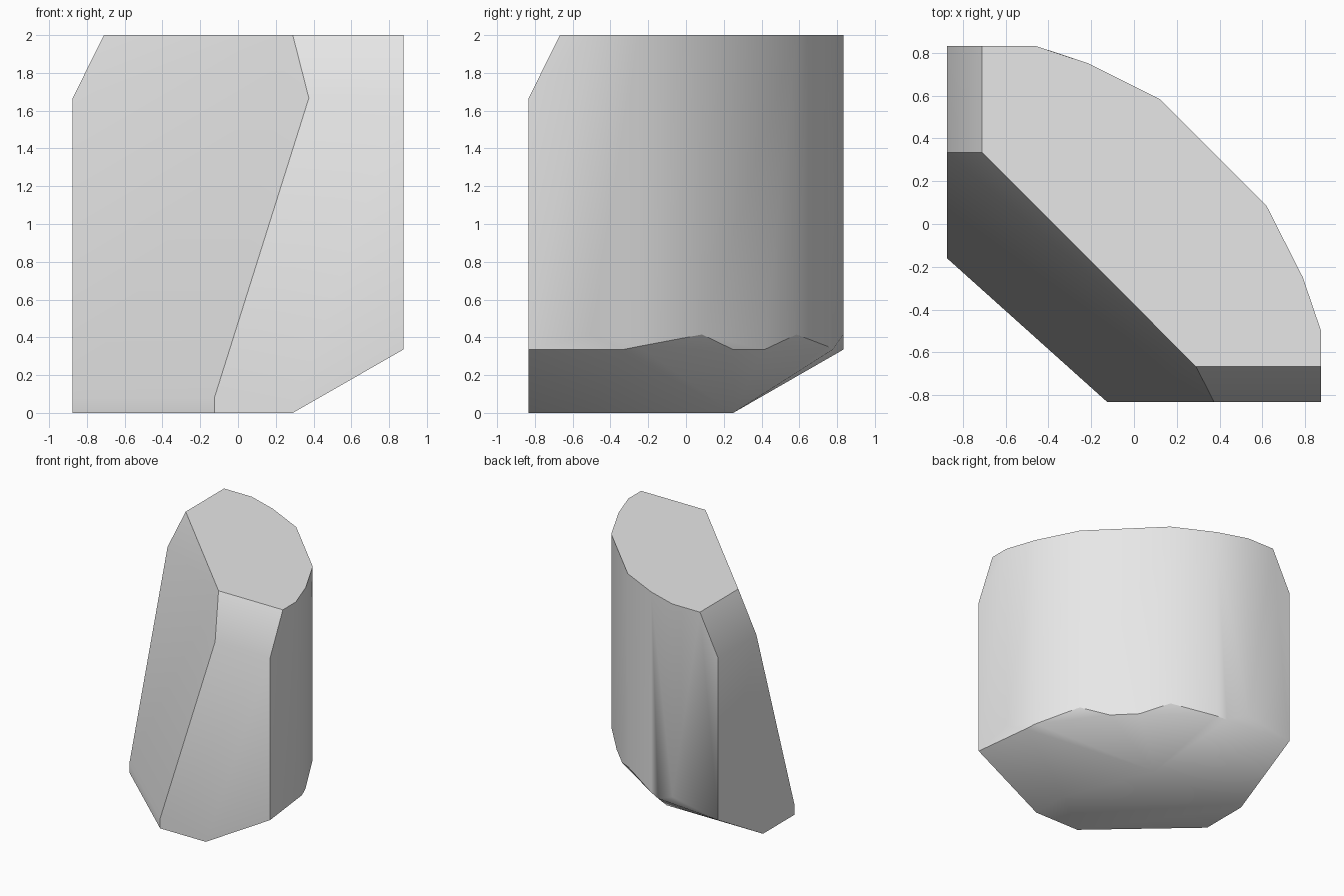
import bpy
import bmesh
import math

cube = bpy.data.objects.get("Cube")
if cube:
    bpy.data.objects.remove(cube, do_unlink=True)

SIDE, DEPTH, TOP = 0.875, 0.833, 2.0
CHAMFER_Z, RIM_Z, CORNER_Z = 1.667, 0.335, 0.415

# Plain grey stone
stone = bpy.data.materials.new("plain_grey")
stone.use_nodes = True
grey = (0.8, 0.8, 0.8, 1.0)
stone.diffuse_color = grey
stone.node_tree.nodes["Principled BSDF"].inputs["Base Color"].default_value = grey

points = []


def level(z, *corners):
    points.extend((x, y, z) for x, y in corners)


# Rounded outer wall: the same corners on the top face and above the lower rim
arc = [(-0.46, DEPTH), (-0.21, 0.75), (0.12, 0.585),
       (0.62, 0.085), (0.79, -0.25), (SIDE, -0.5)]
level(TOP, *arc)
level(CORNER_Z, arc[0], arc[2], arc[3], arc[5])
level(0.352, arc[1], arc[4])

# Top face edges above the chamfers
level(TOP, (-0.71, DEPTH), (-0.71, 0.335), (0.29, -0.667), (SIDE, -0.667))

# Lower edge of the top chamfers
level(CHAMFER_Z, (-SIDE, DEPTH), (-SIDE, 0.335), (0.375, -DEPTH), (SIDE, -DEPTH))

# Wavy rim where the wall meets the tapered underside
level(RIM_Z, (-SIDE, DEPTH), (-0.29, 0.777), (0.29, 0.415),
      (0.455, 0.25), (0.817, -0.335), (SIDE, -DEPTH))

# Foot of the slanted face
slant_foot = [(-SIDE, -0.16), (-0.125, -DEPTH)]
level(0.08, *slant_foot)

# Flat base
level(0.0, *slant_foot, (0.29, -DEPTH), (0.29, -0.5),
      (0.0, 0.25), (-0.46, 0.25), (-SIDE, 0.25))

# Wrap the levels in one faceted skin
bm = bmesh.new()
for p in points:
    bm.verts.new(p)
hull = bmesh.ops.convex_hull(bm, input=bm.verts[:])
bmesh.ops.delete(bm, geom=[v for v in bm.verts if not v.link_faces], context="VERTS")
bmesh.ops.dissolve_limit(bm, angle_limit=math.radians(1),
                         verts=bm.verts[:], edges=bm.edges[:])
bmesh.ops.recalc_face_normals(bm, faces=bm.faces[:])

mesh = bpy.data.meshes.new("stone_block")
bm.to_mesh(mesh)
bm.free()
mesh.materials.append(stone)
block = bpy.data.objects.new("stone_block", mesh)
bpy.context.collection.objects.link(block)

# Soft shading round the wall, crisp main edges
bpy.ops.object.select_all(action="DESELECT")
block.select_set(True)
bpy.context.view_layer.objects.active = block
bpy.ops.object.shade_smooth_by_angle(angle=math.radians(30))
